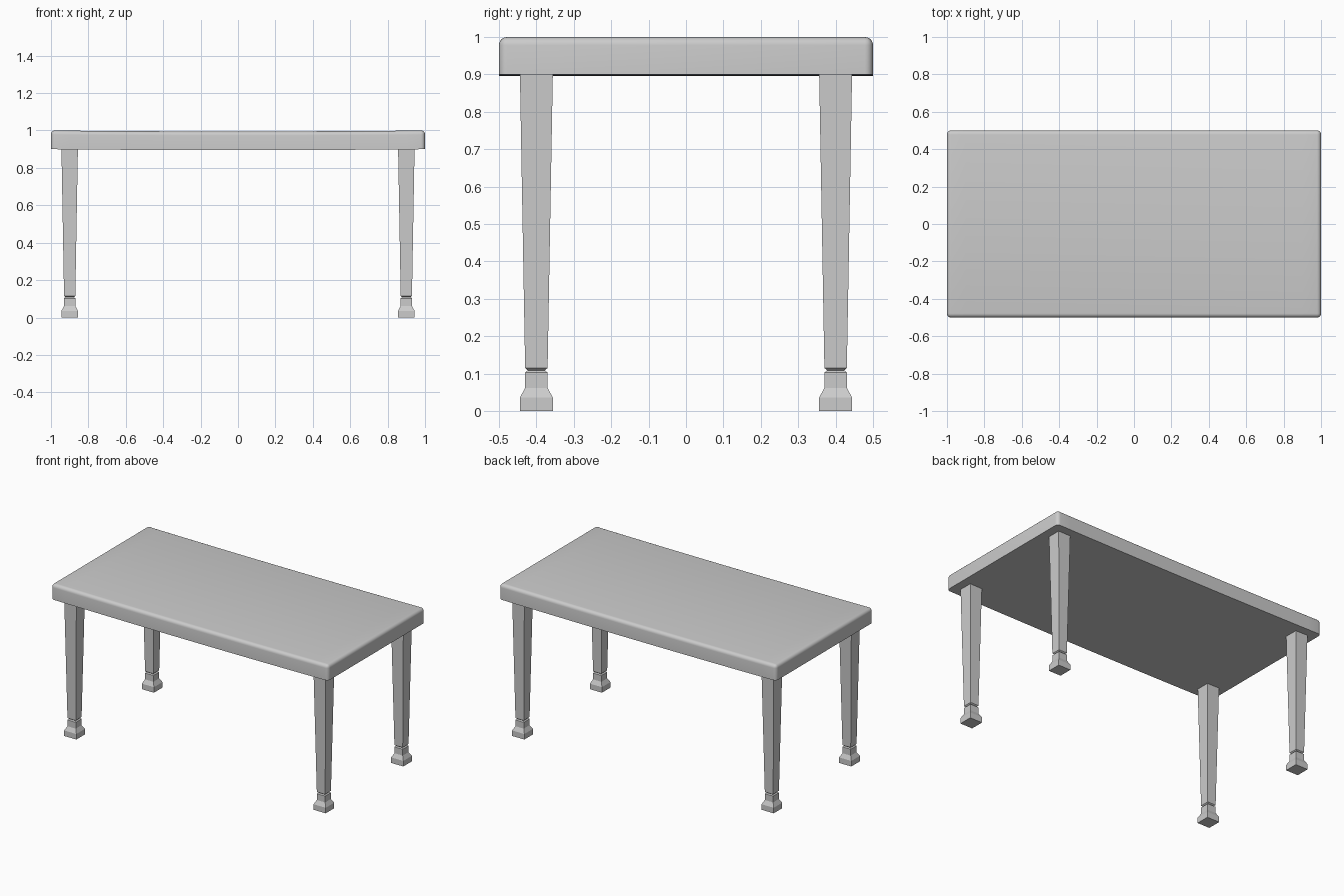
import bpy, bmesh
from mathutils import Vector

if "Cube" in bpy.data.objects:
    bpy.data.objects.remove(bpy.data.objects["Cube"])


def add_object(bm, name):
    mesh = bpy.data.meshes.new(name)
    bmesh.ops.recalc_face_normals(bm, faces=bm.faces)
    bm.to_mesh(mesh)
    bm.free()
    obj = bpy.data.objects.new(name, mesh)
    bpy.context.collection.objects.link(obj)
    return obj


# Tabletop: slab with rounded top rim and corners, sagging very slightly
bm = bmesh.new()
bmesh.ops.create_cube(bm, size=1.0)
for v in bm.verts:
    v.co = Vector((v.co.x * 2, v.co.y, v.co.z * 0.1 + 0.95))
rim = [e for e in bm.edges if any(v.co.z > 0.95 for v in e.verts)]
bmesh.ops.bevel(bm, geom=rim, offset=0.022, offset_type='OFFSET',
                segments=5, profile=0.5, affect='EDGES')
for i in range(-9, 10):
    geom = bm.verts[:] + bm.edges[:] + bm.faces[:]
    bmesh.ops.bisect_plane(bm, geom=geom, plane_co=(i * 0.1, 0, 0), plane_no=(1, 0, 0))
for v in bm.verts:
    v.co.z -= 0.005 * (1 - v.co.x ** 2)
top = add_object(bm, "tabletop")
bpy.context.view_layer.objects.active = top
top.select_set(True)
bpy.ops.object.shade_smooth_by_angle(angle=0.6)

# Square leg profile from floor to top: (half width, height)
PROFILE = [(0.044, 0.0), (0.044, 0.036), (0.03, 0.062), (0.03, 0.103),
           (0.023, 0.109), (0.03, 0.115), (0.044, 0.902)]


def leg(name, x, y):
    bm = bmesh.new()
    rings = [[bm.verts.new((x + sx * r, y + sy * r, z))
              for sx, sy in ((-1, -1), (1, -1), (1, 1), (-1, 1))]
             for r, z in PROFILE]
    for a, b in zip(rings, rings[1:]):
        for i in range(4):
            j = (i + 1) % 4
            bm.faces.new((a[i], a[j], b[j], b[i]))
    bm.faces.new(rings[0][::-1])
    bm.faces.new(rings[-1])
    return add_object(bm, name)


# Four legs
for side, x in (("left", -0.9), ("right", 0.9)):
    for end, y in (("front", -0.4), ("back", 0.4)):
        leg(f"{end}_{side}_leg", x, y)
